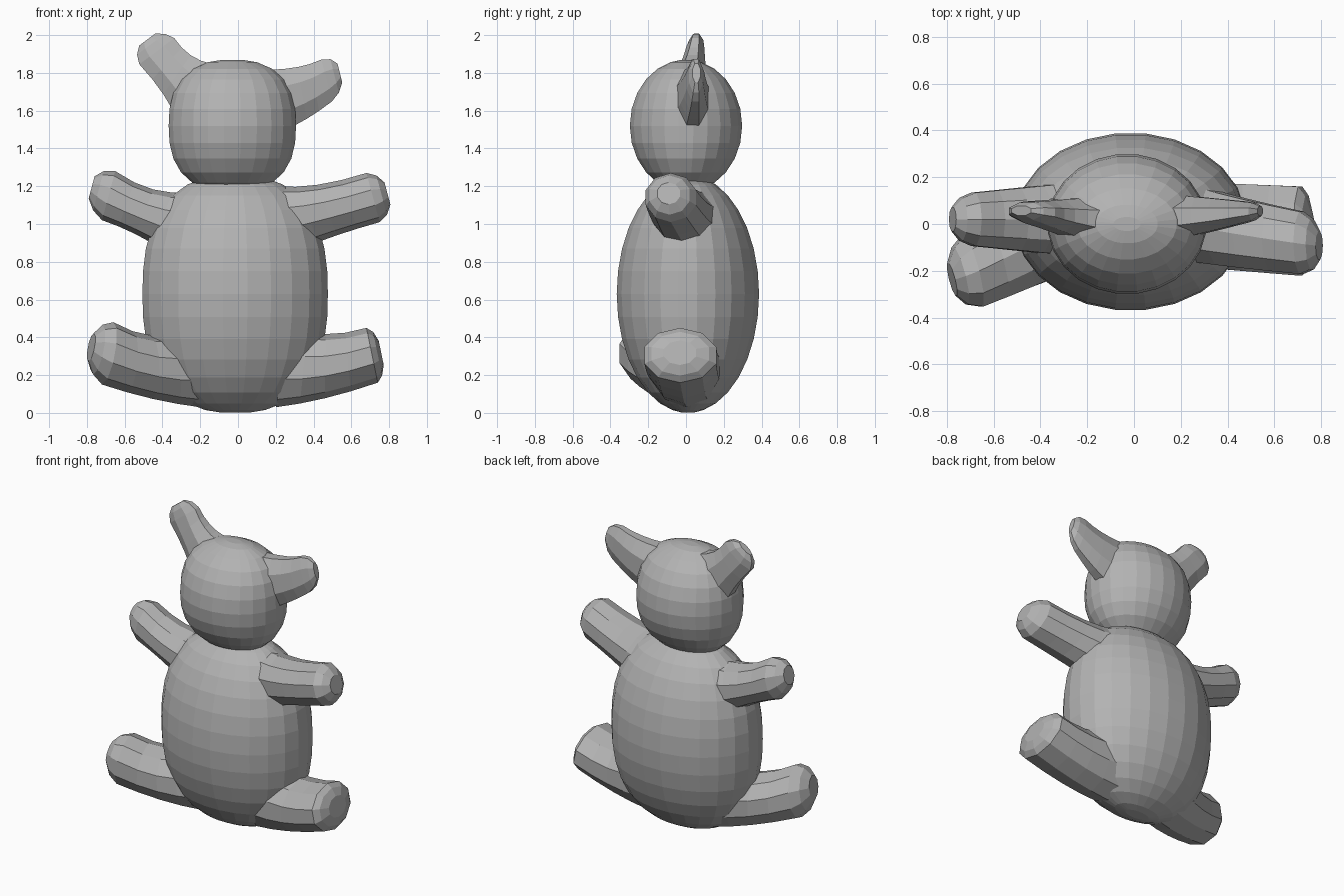
import bpy
import bmesh
from math import cos, sin, pi
from mathutils import Vector

cube = bpy.data.objects.get("Cube")
if cube:
    bpy.data.objects.remove(cube, do_unlink=True)

grey = bpy.data.materials.new("plain grey")
grey.use_nodes = True
grey.diffuse_color = (0.45, 0.45, 0.45, 1)
grey.node_tree.nodes["Principled BSDF"].inputs["Base Color"].default_value = grey.diffuse_color


def skin(name, rings):
    """Bridge closed loops of points into a capped, flat shaded object."""
    bm = bmesh.new()
    loops = [[bm.verts.new(point) for point in ring] for ring in rings]
    count = len(loops[0])
    for low, high in zip(loops, loops[1:]):
        for i in range(count):
            j = (i + 1) % count
            bm.faces.new((low[i], low[j], high[j], high[i]))
    bm.faces.new(loops[0])
    bm.faces.new(loops[-1])
    bmesh.ops.recalc_face_normals(bm, faces=bm.faces)
    mesh = bpy.data.meshes.new(name)
    bm.to_mesh(mesh)
    bm.free()
    mesh.materials.append(grey)
    obj = bpy.data.objects.new(name, mesh)
    bpy.context.collection.objects.link(obj)


def oval_ring(centre, across, along, sides):
    """Points on an ellipse spanned by two half-axis vectors."""
    angles = [2 * pi * (i + 0.5) / sides for i in range(sides)]
    return [centre + across * cos(a) + along * sin(a) for a in angles]


def plump_oval(name, centre, width, depth, height, rows, boxiness=2.5):
    """Stacked horizontal ovals: round from the side, boxier from the front."""
    rings = []
    for row in range(rows + 1):
        level = -0.995 * cos(pi * row / rows)
        wide = (1 - abs(level) ** boxiness) ** (1 / boxiness)
        deep = (1 - level ** 2) ** 0.5
        middle = Vector(centre) + Vector((0, 0, height * level))
        across = Vector((width * wide, 0, 0))
        along = Vector((0, depth * deep, 0))
        rings.append(oval_ring(middle, across, along, 24))
    skin(name, rings)


def bend(points, t):
    """Point on a quadratic curve in the front plane."""
    a, b, c = [Vector((x, 0, z)) for x, z in points]
    return a.lerp(b, t).lerp(b.lerp(c, t), t)


def limb(name, upper, lower, depth, half, dome, sides=10, skew=0, steps=4):
    """Loft between an upper and a lower outline, then round off the tip.
    depth and half give the y centre and half thickness at root and tip."""
    sections = []
    for step in range(steps + 1):
        t = step / steps
        top, bottom = bend(upper, t), bend(lower, t)
        centre = (top + bottom) / 2
        centre.y = depth[0] + (depth[1] - depth[0]) * t
        thick = half[0] + (half[1] - half[0]) * t
        across = Vector((skew * thick, thick, 0))
        sections.append((centre, across, (top - bottom) / 2))
    tip, across, along = sections[-1]
    outward = (tip - sections[-2][0]).normalized() * dome
    for push, shrink in ((0.6, 0.8), (1, 0.45)):
        sections.append((tip + outward * push, across * shrink, along * shrink))
    skin(name, [oval_ring(*section, sides) for section in sections])


# Torso and head
plump_oval("body", (-0.015, 0.01, 0.63), 0.495, 0.38, 0.63, 16)
plump_oval("head", (-0.03, 0, 1.52), 0.34, 0.3, 0.35, 12)

# Ears: the right one points up, the left one sideways
limb("right_ear",
     upper=[(-0.13, 1.86), (-0.26, 1.88), (-0.33, 1.99)],
     lower=[(-0.32, 1.52), (-0.38, 1.68), (-0.53, 1.84)],
     depth=(0.02, 0.05), half=(0.1, 0.05), dome=0.08, sides=8)
limb("left_ear",
     upper=[(0.16, 1.83), (0.33, 1.83), (0.44, 1.88)],
     lower=[(0.24, 1.48), (0.36, 1.53), (0.5, 1.64)],
     depth=(0.03, 0.05), half=(0.1, 0.05), dome=0.08, sides=8)

# Arms: flared at the shoulder, blunt at the paw
limb("right_arm",
     upper=[(-0.24, 1.17), (-0.45, 1.14), (-0.65, 1.28)],
     lower=[(-0.38, 0.85), (-0.54, 0.96), (-0.72, 1.02)],
     depth=(0.02, 0.02), half=(0.16, 0.12), dome=0.1)
limb("left_arm",
     upper=[(0.2, 1.2), (0.4, 1.18), (0.68, 1.27)],
     lower=[(0.34, 0.87), (0.5, 0.94), (0.75, 1.01)],
     depth=(0, -0.08), half=(0.17, 0.14), dome=0.08)

# Legs: the right one swings forward, the left one goes straight out
limb("right_leg",
     upper=[(-0.28, 0.44), (-0.45, 0.36), (-0.66, 0.48)],
     lower=[(-0.2, 0.03), (-0.45, 0.06), (-0.72, 0.15)],
     depth=(0, -0.2), half=(0.18, 0.16), dome=0.1, skew=-0.25)
limb("left_leg",
     upper=[(0.28, 0.46), (0.45, 0.38), (0.68, 0.45)],
     lower=[(0.2, 0.03), (0.45, 0.06), (0.74, 0.16)],
     depth=(0, -0.03), half=(0.19, 0.2), dome=0.05)
